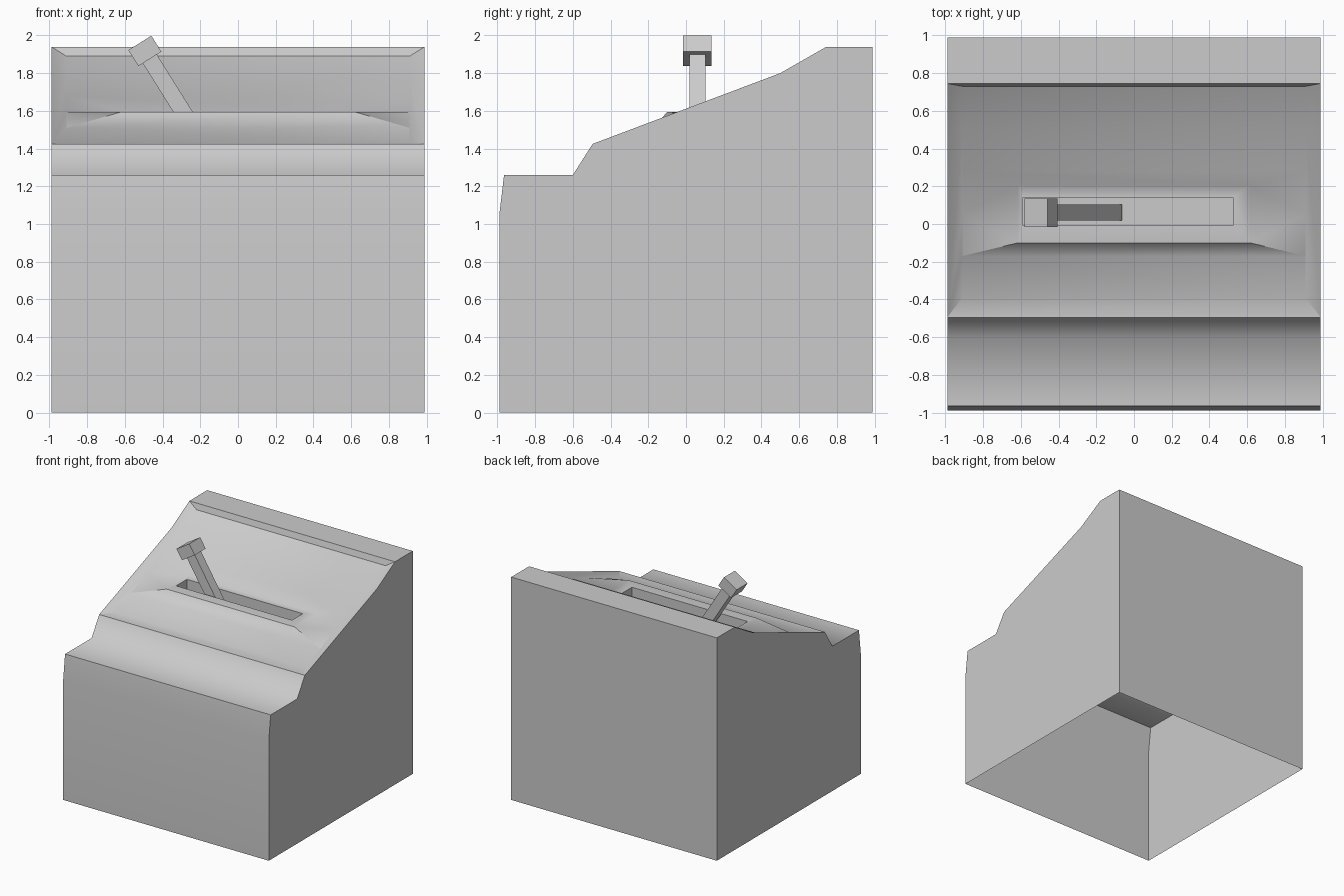
import bpy, bmesh, math
from mathutils import Vector

if "Cube" in bpy.data.objects:
    bpy.data.objects.remove(bpy.data.objects["Cube"])


def finish(bm, name):
    bmesh.ops.recalc_face_normals(bm, faces=bm.faces)
    mesh = bpy.data.meshes.new(name)
    bm.to_mesh(mesh)
    bm.free()
    obj = bpy.data.objects.new(name, mesh)
    bpy.context.collection.objects.link(obj)
    return obj


bm = bmesh.new()


def pair(x, y, z):
    """Left and right mirrored vertices."""
    return [bm.verts.new((-x, y, z)), bm.verts.new((x, y, z))]


def bridge(a, b):
    return bm.faces.new((a[0], a[1], b[1], b[0]))


# Cabinet shell, open underneath: side profile from back foot to front foot
W = 0.99
profile = [(0.99, 0), (0.99, 1.94), (0.745, 1.94), (0.5, 1.80), (-0.495, 1.425),
           (-0.6, 1.26), (-0.965, 1.26), (-0.99, 1.05), (-0.99, 0)]
shell = [pair(W, y, z) for y, z in profile]
for i in range(len(shell) - 1):
    if i not in (2, 3):                      # sloping top is the recessed panel
        bridge(shell[i], shell[i + 1])
for s in (0, 1):
    bm.faces.new([p[s] for p in shell])

# Recessed panel rows
rows = [pair(0.91, y, z) for y, z in
        [(0.73, 1.89), (0.5, 1.763), (0.28, 1.68), (0.05, 1.595), (-0.17, 1.51), (-0.39, 1.427)]]
bridge(shell[2], rows[0])
bridge(shell[4], rows[5])
for i in (0, 1, 4):
    bridge(rows[i], rows[i + 1])
for s in (0, 1):
    bm.faces.new((shell[2][s], shell[3][s], rows[1][s], rows[0][s]))
    bm.faces.new([shell[3][s], shell[4][s]] + [r[s] for r in reversed(rows[1:])])

# Level lever plate with its sloping surround
back, front = pair(0.617, 0.205, 1.595), pair(0.617, -0.10, 1.595)
bridge(rows[2], back)
bridge(rows[4], front)
for s in (0, 1):
    bm.faces.new((rows[2][s], rows[3][s], back[s]))
    bm.faces.new((rows[3][s], rows[4][s], front[s]))
    bm.faces.new((rows[3][s], front[s], back[s]))

# Slot sunk into the plate
FLOOR = 1.30
corners = [(-0.59, -0.007), (0.525, -0.007), (0.525, 0.14), (-0.59, 0.14)]
rim = [bm.verts.new((x, y, 1.595)) for x, y in corners]
base = [bm.verts.new((x, y, FLOOR)) for x, y in corners]
plate = [front[0], front[1], back[1], back[0]]
for i in range(4):
    j = (i + 1) % 4
    bm.faces.new((plate[i], plate[j], rim[j], rim[i]))
    bm.faces.new((rim[i], rim[j], base[j], base[i]))
bm.faces.new(base)

# Smooth shading with crisp edges, except the rounded foot of the front step
bmesh.ops.recalc_face_normals(bm, faces=bm.faces)
for f in bm.faces:
    f.smooth = True
step_foot = set(shell[5])
for e in bm.edges:
    e.smooth = e.calc_face_angle(0) < math.radians(30) or set(e.verts) == step_foot
finish(bm, "control_cabinet")


# Tilted lever and its square knob
TILT = -math.radians(32)
axis = Vector((math.sin(TILT), 0, math.cos(TILT)))
knob_centre = Vector((-0.494, 0.06, 1.918))


def tilted_box(name, centre, size):
    b = bmesh.new()
    bmesh.ops.create_cube(b, size=1)
    bmesh.ops.scale(b, vec=size, verts=b.verts)
    obj = finish(b, name)
    obj.location = centre
    obj.rotation_euler = (0, TILT, 0)
    return obj


length = 0.69
tilted_box("lever_knob", knob_centre, (0.144, 0.15, 0.1))
tilted_box("lever_shaft", knob_centre - axis * (0.05 + length / 2), (0.088, 0.085, length))
